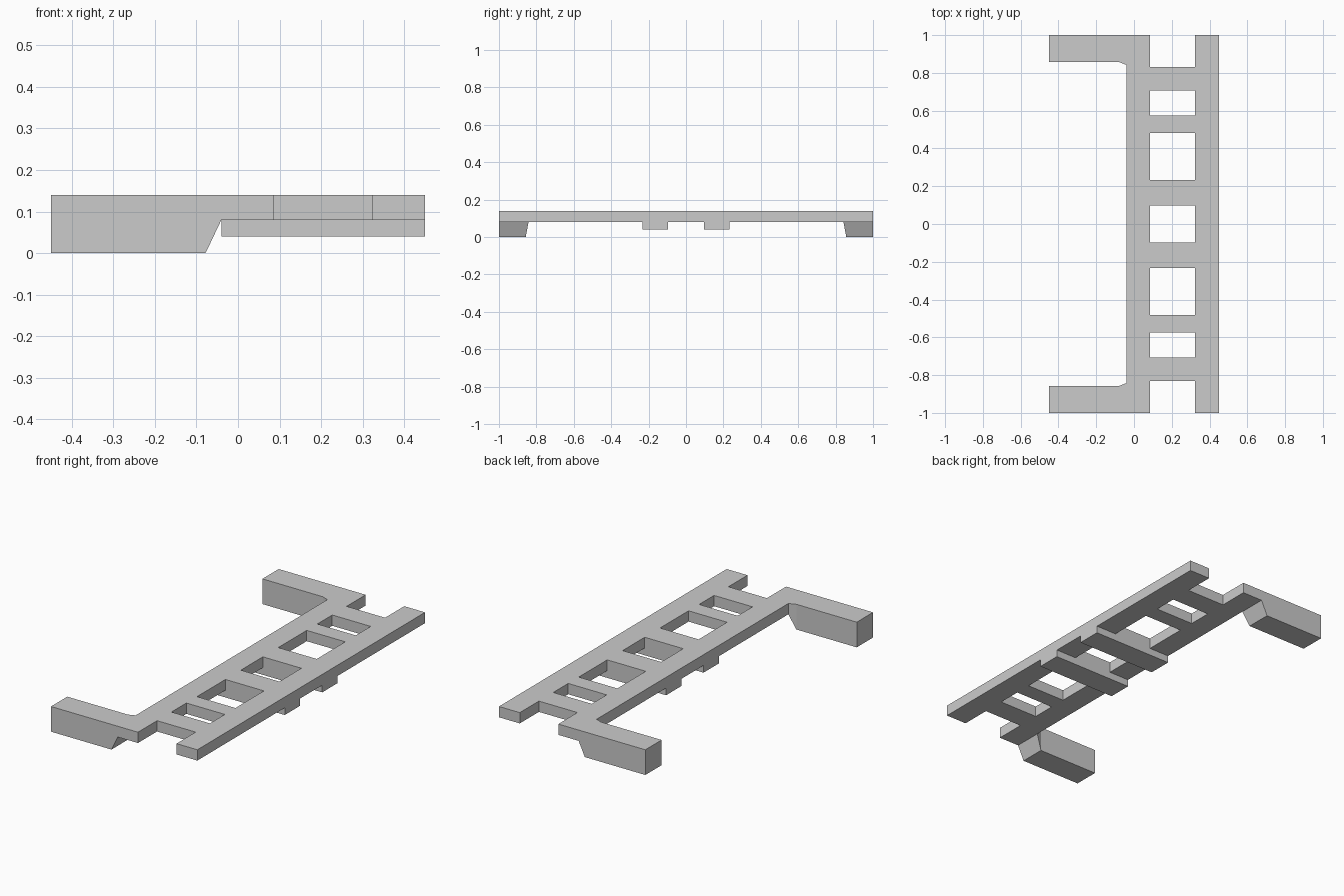
import bpy, bmesh
from mathutils import Vector

if "Cube" in bpy.data.objects:
    bpy.data.objects.remove(bpy.data.objects["Cube"])

# Grid lines of the ladder plate, symmetric in y
XS = [-0.04, 0.085, 0.322, 0.45]
HALF = [0.097, 0.232, 0.482, 0.575, 0.706, 0.832, 0.842, 1.0]
YS = [-y for y in reversed(HALF)] + HALF
RUNGS = [(0.097, 0.232), (0.482, 0.575), (0.706, 0.832)]
TOP, BOTTOM, RIB = 0.14, 0.08, 0.04

bm = bmesh.new()


def extrude(faces, offset):
    """Extrude a face region, remove the old faces, return the new ones."""
    res = bmesh.ops.extrude_face_region(bm, geom=faces)
    new = [g for g in res["geom"] if isinstance(g, bmesh.types.BMFace)]
    verts = {v for f in new for v in f.verts}
    bmesh.ops.translate(bm, verts=list(verts), vec=Vector(offset))
    bmesh.ops.delete(bm, geom=[f for f in faces if f.is_valid], context="FACES_ONLY")
    return new


def on_rung(y):
    return any(a < abs(y) < b for a, b in RUNGS)


# Plate: two rails joined by rungs
grid = [[bm.verts.new((x, y, BOTTOM)) for y in YS] for x in XS]
cells = []
for i in range(len(XS) - 1):
    for j in range(len(YS) - 1):
        if i != 1 or on_rung((YS[j] + YS[j + 1]) / 2):
            cells.append(bm.faces.new((grid[i][j], grid[i][j + 1],
                                       grid[i + 1][j + 1], grid[i + 1][j])))
res = bmesh.ops.extrude_face_region(bm, geom=cells, use_keep_orig=True)
bmesh.ops.translate(bm, vec=(0, 0, TOP - BOTTOM),
                    verts=[g for g in res["geom"] if isinstance(g, bmesh.types.BMVert)])
bmesh.ops.recalc_face_normals(bm, faces=bm.faces)

for side in (-1, 1):
    # Rib under each of the two middle rungs, full plate width
    under = []
    for f in bm.faces:
        c = f.calc_center_median()
        if abs(c.z - BOTTOM) < 1e-4 and HALF[0] < c.y * side < HALF[1]:
            under.append(f)
    extrude(under, (0, 0, RIB - BOTTOM))

    # Arm: flared root, then a straight bar
    root = []
    for f in bm.faces:
        c = f.calc_center_median()
        if abs(c.x - XS[0]) < 1e-4 and c.y * side > 0.85 and abs(f.normal.x) > 0.9:
            root.append(f)
    tip = extrude(root, (-0.038, 0, 0))
    for v in {v for f in tip for v in f.verts}:
        if v.co.z < 0.1:
            v.co.z = 0.0
        if abs(v.co.y) < 0.9:
            v.co.y = side * 0.857
    extrude(tip, (-0.45 + 0.078, 0, 0))

loose = [v for v in bm.verts if not v.link_faces]
bmesh.ops.delete(bm, geom=loose, context="VERTS")
bmesh.ops.recalc_face_normals(bm, faces=bm.faces)
# Merge the coplanar grid cells into clean flat faces
bmesh.ops.dissolve_limit(bm, angle_limit=0.01, verts=bm.verts, edges=bm.edges)

mesh = bpy.data.meshes.new("ladder_frame")
bm.to_mesh(mesh)
bm.free()
frame = bpy.data.objects.new("ladder_frame", mesh)
bpy.context.collection.objects.link(frame)

grey = bpy.data.materials.new("light_grey")
grey.diffuse_color = (0.6, 0.6, 0.6, 1)
grey.use_nodes = True
grey.node_tree.nodes["Principled BSDF"].inputs["Base Color"].default_value = grey.diffuse_color
mesh.materials.append(grey)
